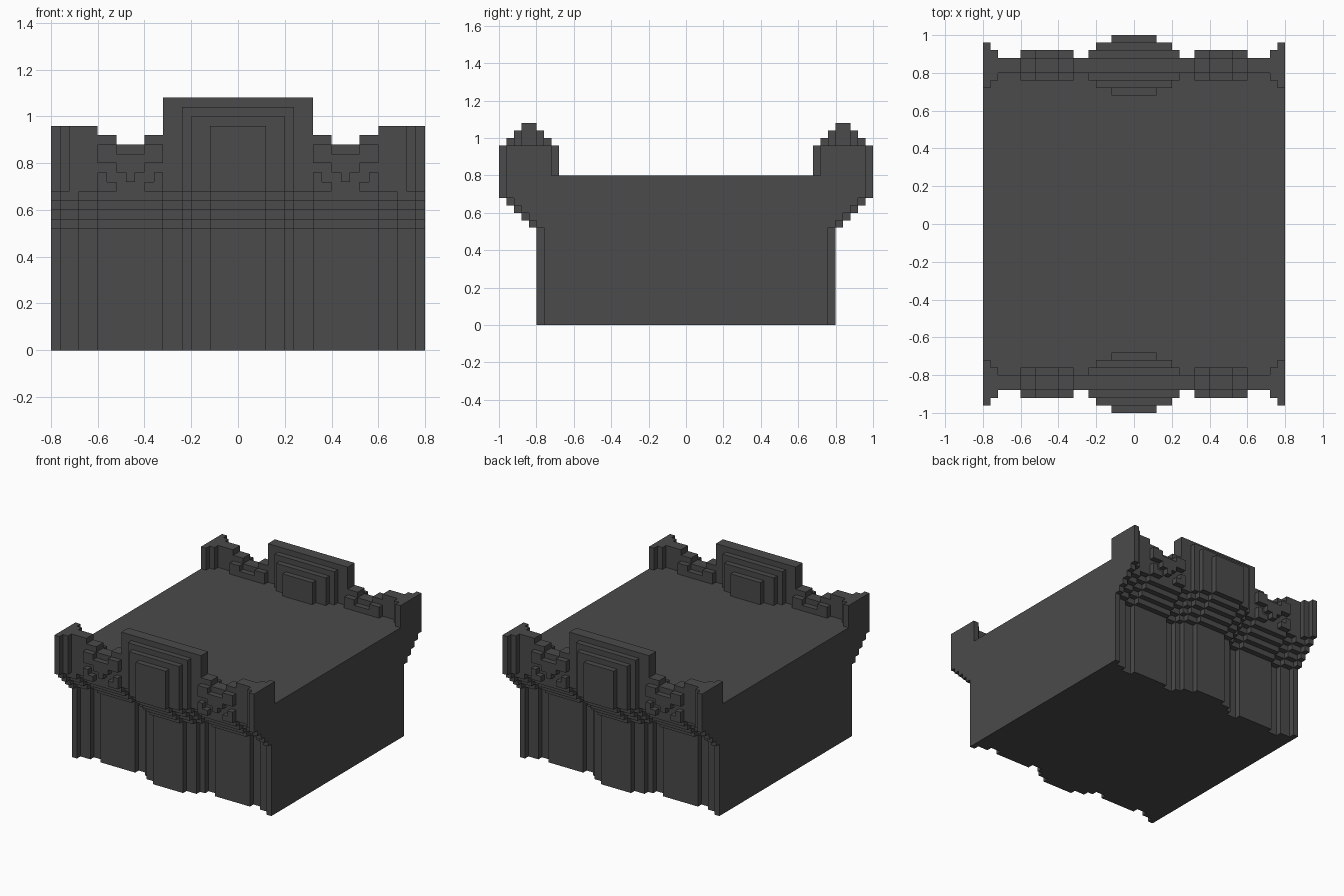
import bpy, bmesh

if "Cube" in bpy.data.objects:
    bpy.data.objects.remove(bpy.data.objects["Cube"])

U = 0.04                      # size of one building block
cells = {}                    # (x, y, z) block -> part name


def fill(part, xs, ys, zs):
    """Fill a box of blocks in one quarter and mirror it to all four quarters."""
    for i in range(*xs):
        for j in range(*ys):
            for k in range(*zs):
                for x in (i, -1 - i):
                    for y in (j, -1 - j):
                        cells.setdefault((x, y, k), part)


# Outline of the end walls: (end column, depth)
OUTLINE = [(3, 20), (5, 19), (6, 18), (8, 17), (15, 18), (17, 17), (19, 18), (20, 19)]

# Main block with the deck on top
fill("main_block", (0, 20), (0, 17), (0, 20))

# Curved end walls and the stepped cornice that flares outward
start = 0
for end, depth in OUTLINE:
    fill("end_wall", (start, end), (17, depth), (0, 13))
    for step in range(4):
        fill("cornice", (start, end), (17, depth + 1 + step), (13 + step, 14 + step))
    start = end
fill("main_block", (0, 20), (17, 20), (17, 20))

# Central crest: nested panels, each shorter and thicker
for width, inner, outer, top in [(8, 20, 22, 27), (6, 19, 23, 26), (5, 18, 24, 25), (3, 17, 25, 24)]:
    fill("crest", (0, width), (inner, outer), (17, top))

# Corner posts flaring toward the edge
for col, inner, outer in [(15, 20, 22), (16, 20, 22), (17, 20, 22), (18, 19, 23), (19, 18, 24)]:
    fill("corner_post", (col, col + 1), (inner, outer), (17, 24))

# Low parapet with hanging swag panel and a V-shaped gap below it
for col in range(8, 15):
    c = min(col - 8, 14 - col)
    fill("parapet", (col, col + 1), (20, 22), (17, (23, 23, 22, 22)[c]))
    fill("swag", (col, col + 1), (19, 23), ((20, 20, 19, 18)[c], (22, 22, 21, 21)[c]))
    fill("parapet", (col, col + 1), (20, 23), (17, (19, 18, 17, 17)[c]))

# One dark grey material
mat = bpy.data.materials.new("dark_grey")
mat.diffuse_color = (0.069, 0.069, 0.069, 1)
mat.use_nodes = True
mat.node_tree.nodes["Principled BSDF"].inputs["Base Color"].default_value = mat.diffuse_color

# Outward faces of a block: direction and corner offsets
SIDES = {
    (1, 0, 0): [(1, 0, 0), (1, 1, 0), (1, 1, 1), (1, 0, 1)],
    (-1, 0, 0): [(0, 0, 0), (0, 0, 1), (0, 1, 1), (0, 1, 0)],
    (0, 1, 0): [(0, 1, 0), (0, 1, 1), (1, 1, 1), (1, 1, 0)],
    (0, -1, 0): [(0, 0, 0), (1, 0, 0), (1, 0, 1), (0, 0, 1)],
    (0, 0, 1): [(0, 0, 1), (1, 0, 1), (1, 1, 1), (0, 1, 1)],
    (0, 0, -1): [(0, 0, 0), (0, 1, 0), (1, 1, 0), (1, 0, 0)],
}

# Build each part from its exposed faces only, then merge flat areas
for part in sorted(set(cells.values())):
    bm = bmesh.new()
    verts = {}
    for (x, y, z), name in cells.items():
        if name != part:
            continue
        for (dx, dy, dz), corners in SIDES.items():
            if (x + dx, y + dy, z + dz) in cells:
                continue
            face = []
            for a, b, c in corners:
                p = (x + a, y + b, z + c)
                if p not in verts:
                    verts[p] = bm.verts.new([v * U for v in p])
                face.append(verts[p])
            bm.faces.new(face)
    bmesh.ops.dissolve_limit(bm, angle_limit=0.01, verts=bm.verts[:], edges=bm.edges[:])
    mesh = bpy.data.meshes.new(part)
    bm.to_mesh(mesh)
    bm.free()
    mesh.materials.append(mat)
    bpy.context.collection.objects.link(bpy.data.objects.new(part, mesh))
